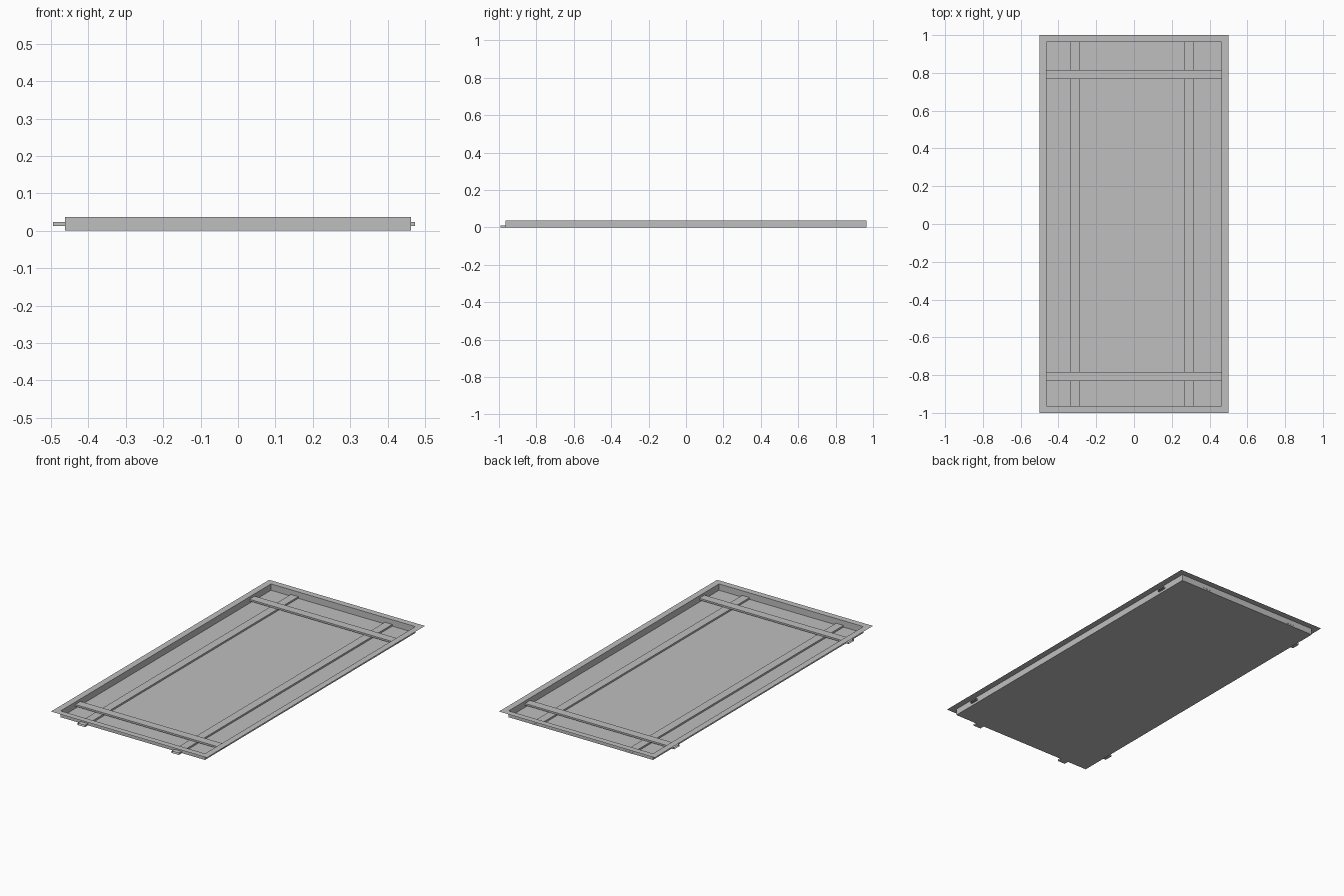
import bpy
import bmesh

cube = bpy.data.objects.get("Cube")
if cube:
    bpy.data.objects.remove(cube, do_unlink=True)

grey = bpy.data.materials.new("plain grey")
grey.use_nodes = True
colour = (0.52, 0.52, 0.52, 1)
grey.diffuse_color = colour
grey.node_tree.nodes["Principled BSDF"].inputs["Base Color"].default_value = colour

HEIGHT = 0.037
HALF_X, HALF_Y = 0.463, 0.964


def finish(name, bm):
    mesh = bpy.data.meshes.new(name)
    bm.to_mesh(mesh)
    bm.free()
    mesh.materials.append(grey)
    obj = bpy.data.objects.new(name, mesh)
    bpy.context.collection.objects.link(obj)
    return obj


def bridge(bm, a, b):
    for i in range(4):
        j = (i + 1) % 4
        bm.faces.new((a[i], a[j], b[j], b[i]))


def rectangle(bm, x, y, z):
    corners = ((-x, -y), (x, -y), (x, y), (-x, y))
    return [bm.verts.new((cx, cy, z)) for cx, cy in corners]


def strap(name, axis, start, end, low, high, bottom, top):
    """Hollow flat sleeve, open at both ends, running along one axis."""
    bm = bmesh.new()
    rings = []
    for along in (start, end):
        ring = []
        for across, z in ((low, bottom), (high, bottom), (high, top), (low, top)):
            point = (along, across, z) if axis == "x" else (across, along, z)
            ring.append(bm.verts.new(point))
        rings.append(ring)
    bridge(bm, *rings)
    bmesh.ops.recalc_face_normals(bm, faces=bm.faces)
    finish(name, bm)


# Shallow sheet tray: floor, four walls and a flat outward rim
bm = bmesh.new()
base = rectangle(bm, HALF_X, HALF_Y, 0)
lip = rectangle(bm, HALF_X, HALF_Y, HEIGHT)
rim = rectangle(bm, 0.5, 1.0, HEIGHT)
bm.faces.new(base[::-1])
bridge(bm, base, lip)
bridge(bm, rim, lip)
finish("tray", bm)

# Lower straps run lengthwise along the floor and poke through the front wall
for side, x in (("right", -0.336), ("left", 0.267)):
    strap(side + "_long_strap", "y", -0.992, 0.965, x, x + 0.048, 0, 0.01)

# Upper straps cross over them and poke through the side walls
for end, y in (("front", -0.831), ("back", 0.767)):
    strap(end + "_cross_strap", "x", -0.495, 0.473, y, y + 0.048, 0.013, 0.023)
